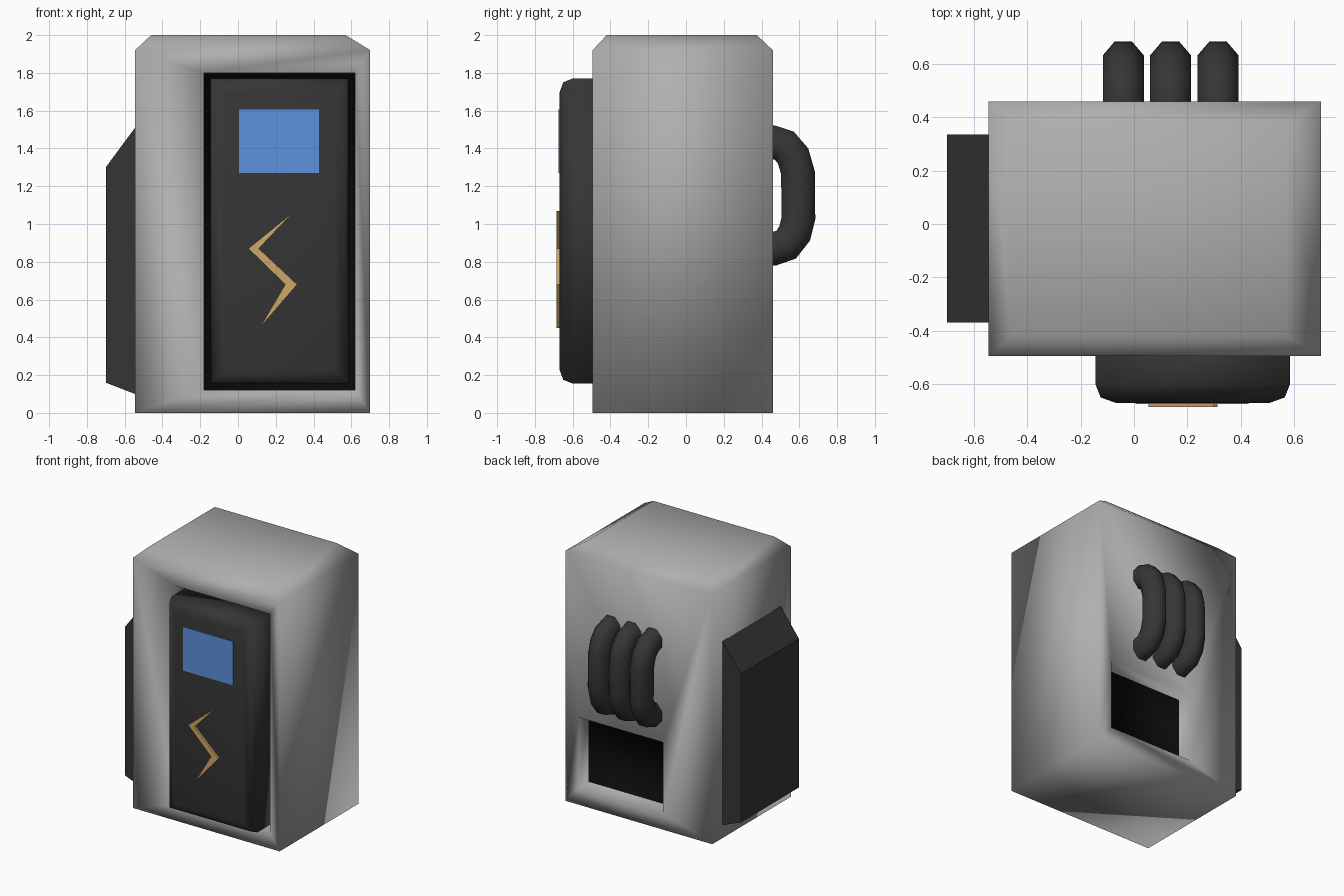
import bpy, bmesh, math
from mathutils import Vector

if "Cube" in bpy.data.objects:
    bpy.data.objects.remove(bpy.data.objects["Cube"])


def material(name, rgb):
    m = bpy.data.materials.new(name)
    m.diffuse_color = (*rgb, 1)
    m.use_nodes = True
    m.node_tree.nodes["Principled BSDF"].inputs["Base Color"].default_value = m.diffuse_color
    return m


GREY = material("light grey casing", (0.43, 0.43, 0.43))
DARK = material("dark grey", (0.036, 0.036, 0.036))
BLACK = material("black", (0.003, 0.003, 0.003))
BLUE = material("screen blue", (0.11, 0.29, 0.74))
TAN = material("tan", (0.62, 0.39, 0.14))


def finish(bm, name, mats, smooth=True):
    bmesh.ops.recalc_face_normals(bm, faces=bm.faces)
    me = bpy.data.meshes.new(name)
    bm.to_mesh(me)
    bm.free()
    for m in mats:
        me.materials.append(m)
    for p in me.polygons:
        p.use_smooth = smooth
    ob = bpy.data.objects.new(name, me)
    bpy.context.collection.objects.link(ob)
    return ob


def bridge(bm, a, b):
    """Quads between two closed rings of vertices."""
    n = len(a)
    for i in range(n):
        j = (i + 1) % n
        bm.faces.new((a[i], a[j], b[j], b[i]))


def loft(name, rings, mat, smooth=True):
    """Closed solid through a list of equal-length rings."""
    bm = bmesh.new()
    vs = [[bm.verts.new(p) for p in r] for r in rings]
    for a, b in zip(vs, vs[1:]):
        bridge(bm, a, b)
    bm.faces.new(vs[0])
    bm.faces.new(vs[-1])
    return finish(bm, name, [mat], smooth)


def rect_xz(x0, x1, z0, z1, y):
    return [(x0, y, z0), (x1, y, z0), (x1, y, z1), (x0, y, z1)]


def rect_xy(x0, x1, y0, y1, z):
    return [(x0, y0, z), (x1, y0, z), (x1, y1, z), (x0, y1, z)]


# casing: chamfered top, with a recess in the front and a vent in the back
bm = bmesh.new()
low, mid, top = [[bm.verts.new(p) for p in r] for r in (
    rect_xy(-0.545, 0.70, -0.495, 0.46, 0),
    rect_xy(-0.545, 0.70, -0.495, 0.46, 1.92),
    rect_xy(-0.46, 0.57, -0.42, 0.375, 2.0))]
bm.faces.new(low)
bm.faces.new(top)
bridge(bm, mid, top)
for i in (1, 3):
    j = (i + 1) % 4
    bm.faces.new((low[i], low[j], mid[j], mid[i]))


def recess(outer, hole, y, y_in):
    rim = [bm.verts.new(p) for p in rect_xz(*hole, y)]
    deep = [bm.verts.new(p) for p in rect_xz(*hole, y_in)]
    bridge(bm, outer, rim)
    bridge(bm, rim, deep)
    bm.faces.new(deep).material_index = 1


recess((low[0], low[1], mid[1], mid[0]), (-0.18, 0.62, 0.12, 1.80), -0.495, -0.375)
recess((low[3], low[2], mid[2], mid[3]), (-0.125, 0.59, 0.13, 0.67), 0.46, 0.34)
finish(bm, "casing", [GREY, BLACK])

# door with rounded front border
loft("door", [rect_xz(-0.145 + d, 0.585 - d, 0.155 + d, 1.77 - d, y)
              for y, d in ((-0.37, 0), (-0.60, 0), (-0.65, 0.02), (-0.67, 0.075))], DARK)

# screen plate and zigzag emblem on the door
loft("screen", [rect_xz(0.005, 0.43, 1.27, 1.605, y) for y in (-0.668, -0.674)], BLUE, False)
zigzag = [(0.30, 1.07), (0.055, 0.87), (0.25, 0.68), (0.115, 0.45), (0.313, 0.68), (0.11, 0.87)]
loft("zigzag_plate", [[(x, y, z) for x, z in zigzag] for y in (-0.665, -0.685)], TAN, False)

# wedge-ended side pack on the left
pack = [(-0.53, 0.10), (-0.545, 0.10), (-0.70, 0.16), (-0.70, 1.30), (-0.545, 1.51), (-0.53, 1.51)]
loft("side_pack", [[(x, y, z) for x, z in pack] for y in (-0.37, 0.335)], DARK, False)

# three octagonal looped pipes on the back
path = [Vector((0, y, z)) for y, z in (
    (0.40, 1.433), (0.46, 1.432), (0.52, 1.415), (0.567, 1.36), (0.593, 1.27),
    (0.595, 1.03), (0.575, 0.95), (0.53, 0.89), (0.46, 0.868), (0.40, 0.868))]
for k, cx in enumerate((-0.04, 0.137, 0.315)):
    rings = []
    for i, p in enumerate(path):
        t = (path[min(i + 1, len(path) - 1)] - path[max(i - 1, 0)]).normalized()
        n = Vector((0, -t.z, t.y))
        ring = []
        for s in range(8):
            a = math.radians(22.5 + 45 * s)
            ring.append(p + n * 0.097 * math.cos(a) + Vector((cx + 0.083 * math.sin(a), 0, 0)))
        rings.append(ring)
    loft(f"back_pipe_{k + 1}", rings, DARK)
